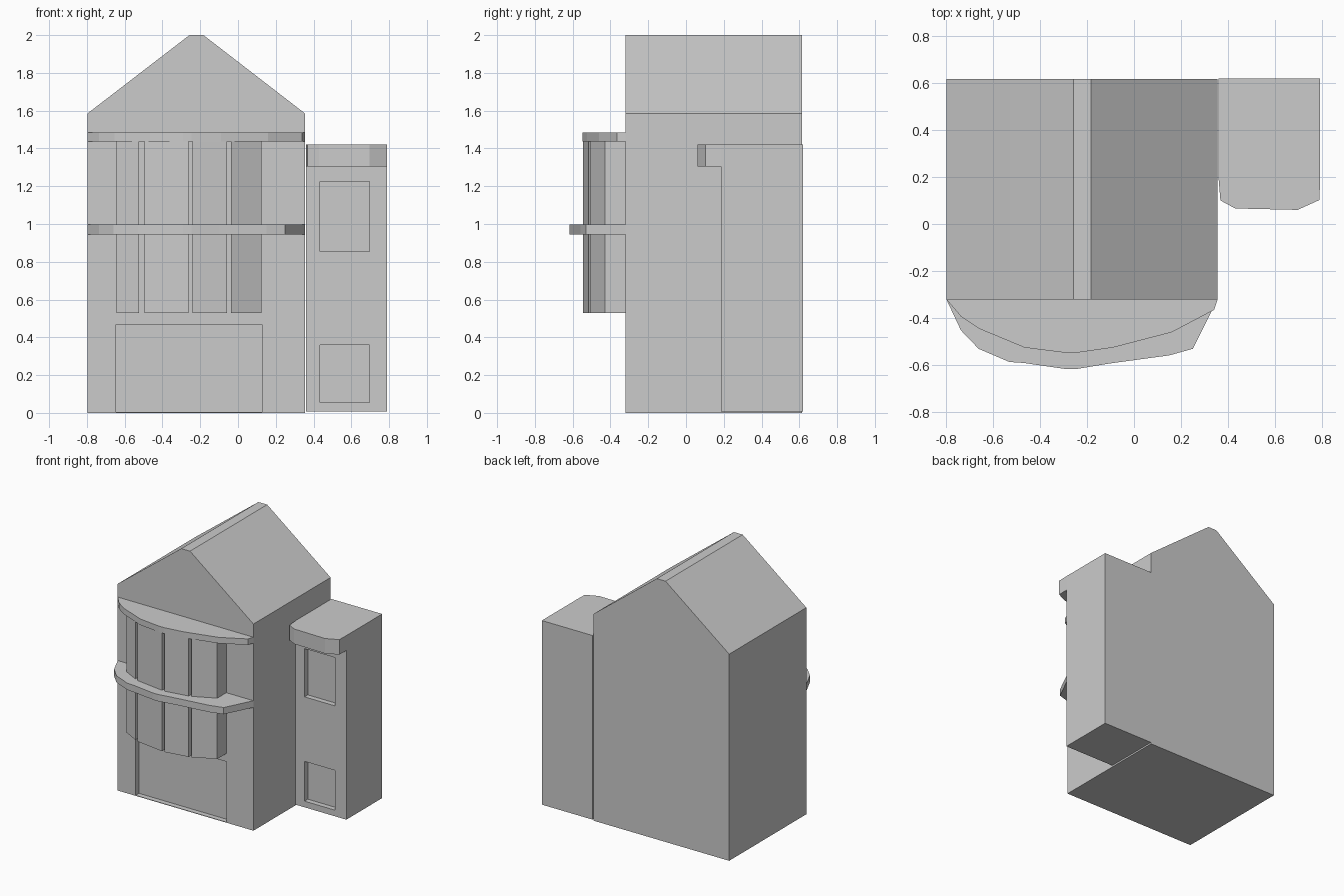
import bpy, bmesh

if "Cube" in bpy.data.objects:
    bpy.data.objects.remove(bpy.data.objects["Cube"])


def prism(name, pts, a, b, axis="z"):
    """Extrude a 2D outline from a to b along z (xy outline) or y (xz outline)."""
    place = (lambda p, t: (p[0], p[1], t)) if axis == "z" else (lambda p, t: (p[0], t, p[1]))
    bm = bmesh.new()
    low = [bm.verts.new(place(p, a)) for p in pts]
    high = [bm.verts.new(place(p, b)) for p in pts]
    bm.faces.new(low)
    bm.faces.new(high)
    n = len(pts)
    for i in range(n):
        j = (i + 1) % n
        bm.faces.new((low[i], low[j], high[j], high[i]))
    bmesh.ops.recalc_face_normals(bm, faces=bm.faces)
    me = bpy.data.meshes.new(name)
    bm.to_mesh(me)
    bm.free()
    ob = bpy.data.objects.new(name, me)
    bpy.context.collection.objects.link(ob)
    return ob


def rect(x0, x1, y0, y1):
    return [(x0, y0), (x1, y0), (x1, y1), (x0, y1)]


def recess(ob, x0, x1, z0, z1, front, depth=0.04):
    """Cut a shallow rectangular opening into a front wall."""
    cutter = prism("cutter", rect(x0, x1, z0, z1), front - 0.05, front + depth, "y")
    cutter.hide_render = True
    mod = ob.modifiers.new("recess", "BOOLEAN")
    mod.operation = "DIFFERENCE"
    mod.solver = "EXACT"
    mod.object = cutter
    bpy.context.view_layer.objects.active = ob
    bpy.ops.object.modifier_apply(modifier=mod.name)
    bpy.data.objects.remove(cutter)


WALL = -0.32

# main house with clipped gable roof and garage door recess
house = prism("house", [(-0.797, 0), (0.355, 0), (0.355, 1.585), (-0.183, 2.0),
                        (-0.257, 2.0), (-0.797, 1.585)], WALL, 0.615, "y")
recess(house, -0.645, 0.128, 0.004, 0.468, WALL)

# side wing with two recessed windows
wing = prism("side_wing", rect(0.36, 0.79, 0.185, 0.619), 0.008, 1.42)
for z0, z1 in ((0.055, 0.36), (0.855, 1.225)):
    recess(wing, 0.435, 0.695, z0, z1, 0.185)

# overhanging hood on the wing
prism("wing_hood", [(0.36, 0.185), (0.367, 0.10), (0.43, 0.066), (0.695, 0.06),
                    (0.788, 0.102), (0.79, 0.185)], 1.305, 1.42)

# curved bay made of separate window panels
panels = [(-0.642, -0.435, -0.523, -0.497), (-0.494, -0.51, -0.263, -0.545),
          (-0.24, -0.545, -0.058, -0.515), (-0.038, -0.508, 0.125, -0.43)]
for i, (xa, ya, xb, yb) in enumerate(panels):
    prism(f"bay_panel_{i + 1}", [(xa, WALL), (xa, ya), (xb, yb), (xb, WALL)], 0.53, 1.442)

# balcony slab around the bay
prism("balcony_slab", [(-0.797, WALL), (-0.735, -0.452), (-0.66, -0.53), (-0.53, -0.586),
                       (-0.47, -0.59), (-0.29, -0.616), (-0.245, -0.616), (-0.10, -0.592),
                       (0.15, -0.558), (0.25, -0.53), (0.355, WALL)], 0.945, 0.997)

# canopy slab above the bay
prism("canopy_slab", [(-0.797, WALL), (-0.735, -0.393), (-0.655, -0.446), (-0.465, -0.525),
                      (-0.29, -0.547), (-0.245, -0.547), (-0.09, -0.525), (0.16, -0.46),
                      (0.34, -0.365), (0.355, WALL)], 1.438, 1.484)
